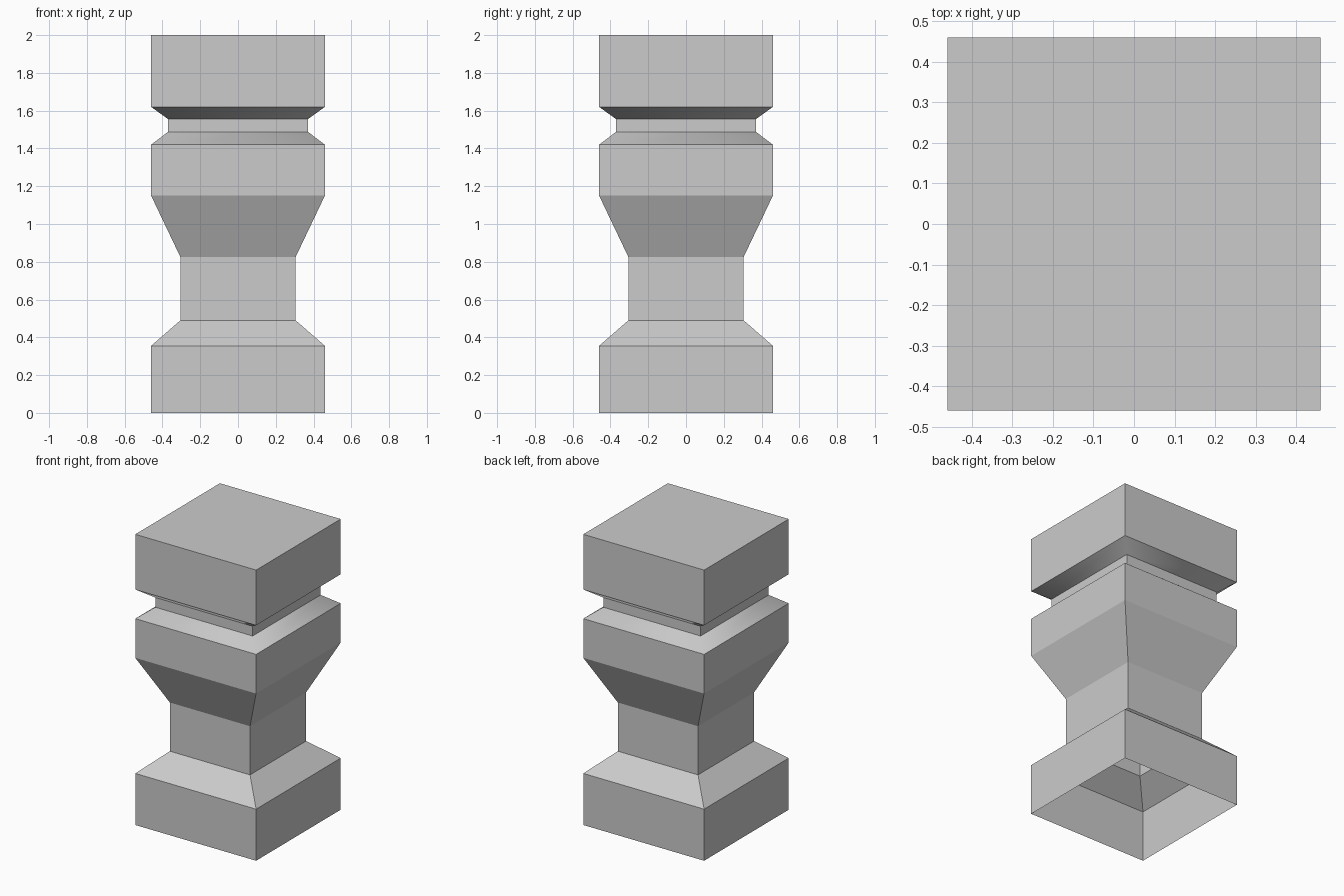
import bpy, bmesh

if "Cube" in bpy.data.objects:
    bpy.data.objects.remove(bpy.data.objects["Cube"])

# Half-width and height of each square ring, bottom to top
PROFILE = [(0.46, 0.0), (0.46, 0.355), (0.305, 0.49), (0.305, 0.825),
           (0.46, 1.15), (0.46, 1.42), (0.37, 1.488), (0.37, 1.555),
           (0.46, 1.62), (0.46, 2.0)]
GROOVE_SLOPES = (5, 7)  # bands shaded smoothly round the corners
CORNERS = [(-1, -1), (1, -1), (1, 1), (-1, 1)]

bm = bmesh.new()
rings = [[bm.verts.new((r * x, r * y, z)) for x, y in CORNERS] for r, z in PROFILE]

# Side walls of the hollow square post
for band, (low, high) in enumerate(zip(rings, rings[1:])):
    for i in range(4):
        j = (i + 1) % 4
        face = bm.faces.new((low[i], low[j], high[j], high[i]))
        face.smooth = band in GROOVE_SLOPES

# Flat top; the underside stays open
bm.faces.new(rings[-1])

mesh = bpy.data.meshes.new("square_baluster_post")
bm.to_mesh(mesh)
bm.free()
post = bpy.data.objects.new("square_baluster_post", mesh)
bpy.context.collection.objects.link(post)
